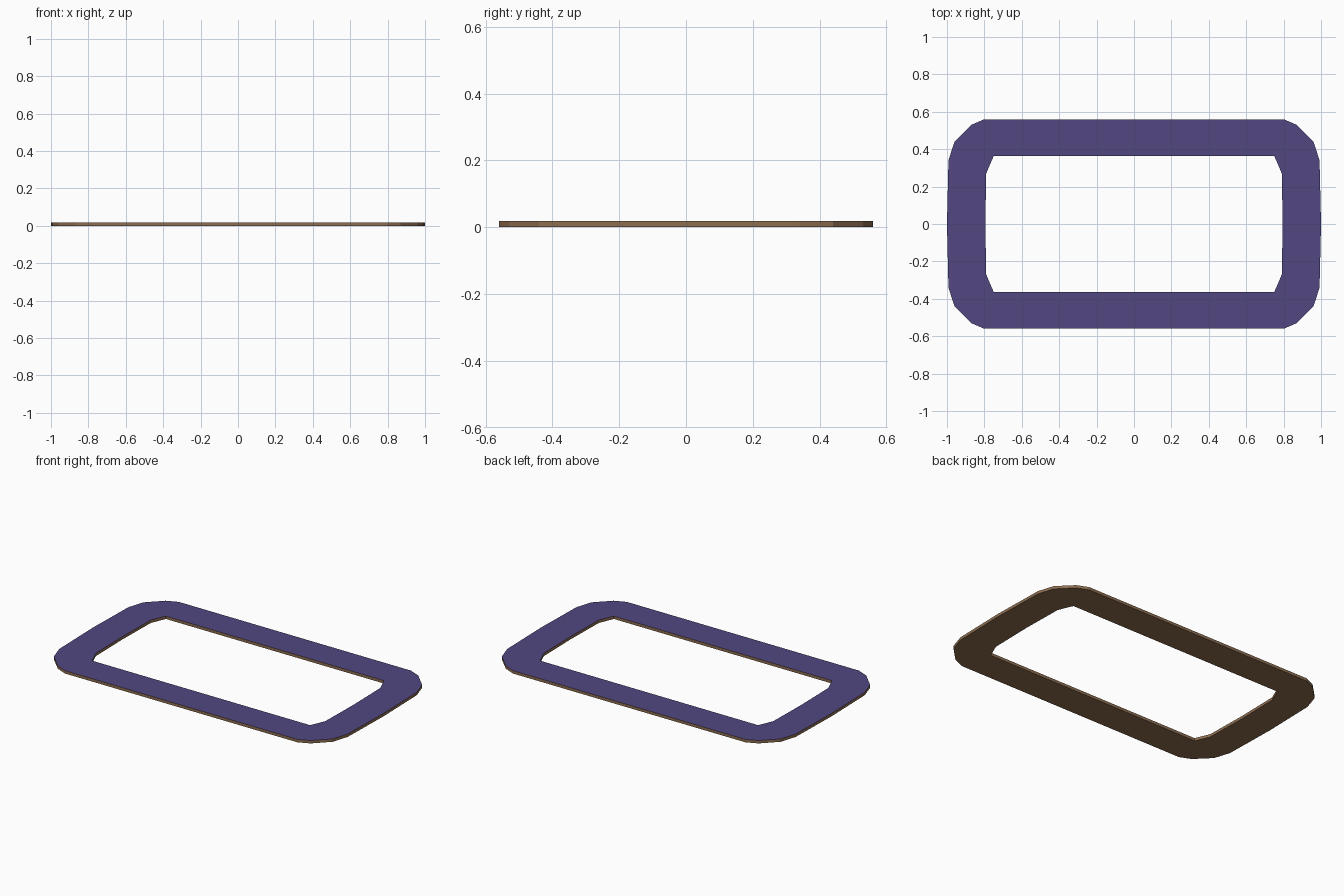
import bpy
import bmesh

if "Cube" in bpy.data.objects:
    bpy.data.objects.remove(bpy.data.objects["Cube"])

HEIGHT = 0.018


def material(name, rgb):
    m = bpy.data.materials.new(name)
    m.diffuse_color = (*rgb, 1.0)
    m.use_nodes = True
    m.node_tree.nodes["Principled BSDF"].inputs["Base Color"].default_value = m.diffuse_color
    return m


def full_loop(quarter):
    """Mirror a quarter outline (x axis to y axis) into a closed loop."""
    pts = list(quarter)
    pts += [(-x, y) for x, y in reversed(quarter)]
    pts += [(-x, -y) for x, y in quarter if y > 0]
    pts += [(x, -y) for x, y in reversed(quarter) if y > 0]
    return pts


# Quarter outlines: slightly bowed ends, faceted corners
outer = full_loop([(1.0, 0.0), (0.992, 0.34), (0.96, 0.44), (0.87, 0.53), (0.80, 0.56)])
inner = full_loop([(0.795, 0.0), (0.79, 0.27), (0.775, 0.306), (0.762, 0.336), (0.75, 0.363)])

# Flat ring frame: brown underside and walls, purple top
bm = bmesh.new()


def ring(points, z):
    return [bm.verts.new((x, y, z)) for x, y in points]


ot, it = ring(outer, HEIGHT), ring(inner, HEIGHT)
ob, ib = ring(outer, 0), ring(inner, 0)
n = len(outer)
for a, b in ((ot, it), (it, ib), (ib, ob), (ob, ot)):
    for i in range(n):
        j = (i + 1) % n
        bm.faces.new((a[i], a[j], b[j], b[i]))
bmesh.ops.recalc_face_normals(bm, faces=bm.faces)
for f in bm.faces:
    f.material_index = 1 if f.normal.z > 0.5 else 0

mesh = bpy.data.meshes.new("ring_frame")
bm.to_mesh(mesh)
bm.free()
mesh.materials.append(material("brown", (0.27, 0.155, 0.082)))
mesh.materials.append(material("purple", (0.084, 0.064, 0.22)))
bpy.context.collection.objects.link(bpy.data.objects.new("ring_frame", mesh))
